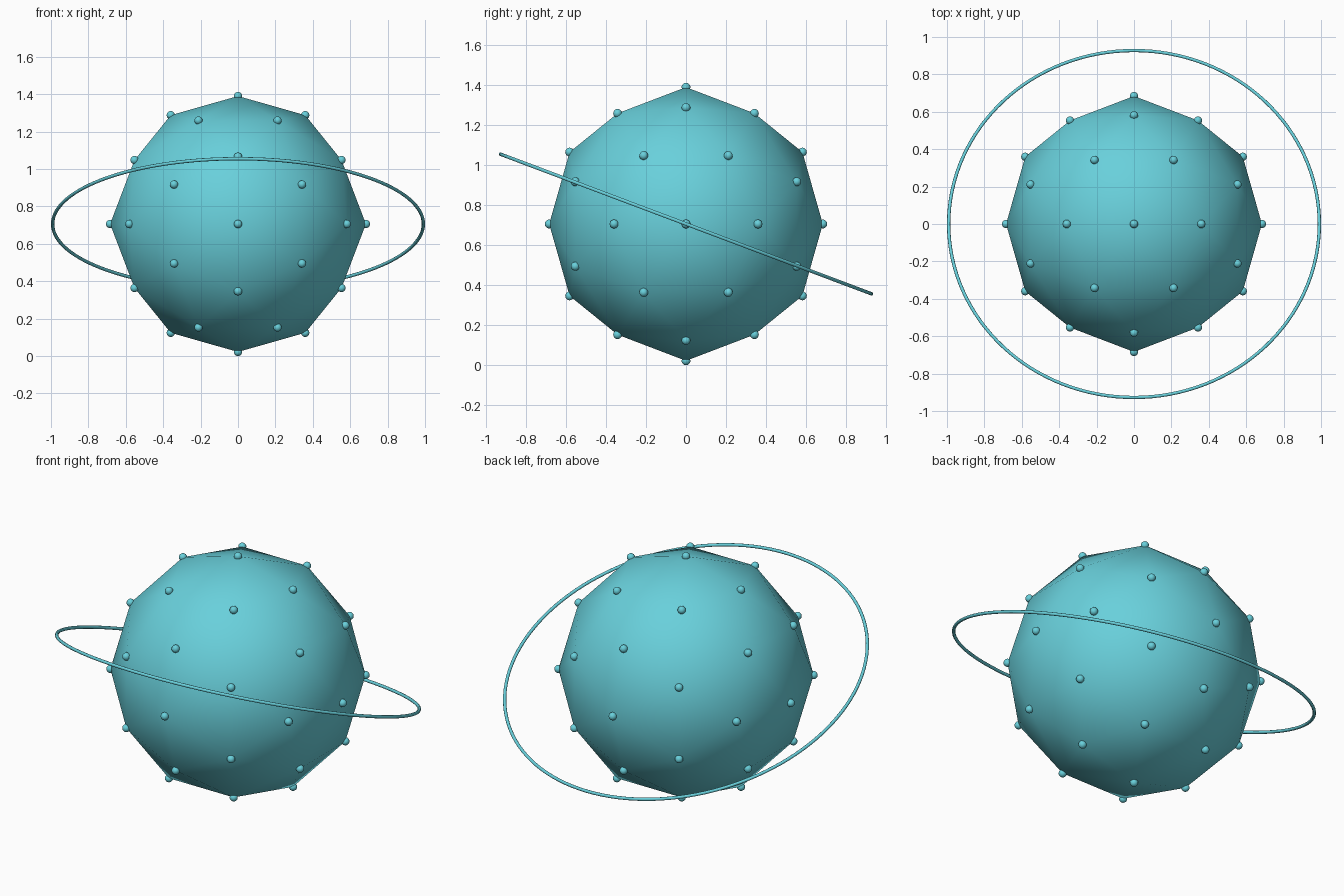
import bpy, bmesh
from itertools import product
from mathutils import Matrix, Vector
from math import sqrt, tau, sin, cos

if "Cube" in bpy.data.objects:
    bpy.data.objects.remove(bpy.data.objects["Cube"])

GLOBE_R, STUD_R, RING_R, TUBE_R = 0.684, 0.022, 0.991, 0.009
TILT = -0.36
CENTRE = Vector((0, 0, GLOBE_R + STUD_R))

teal = bpy.data.materials.new("teal")
teal.diffuse_color = (0.14, 0.63, 0.71, 1)
teal.use_nodes = True
teal.node_tree.nodes["Principled BSDF"].inputs["Base Color"].default_value = teal.diffuse_color


def finish(name, bm):
    """Turn a bmesh into a smooth teal object at the globe centre."""
    bmesh.ops.recalc_face_normals(bm, faces=bm.faces[:])
    for face in bm.faces:
        face.smooth = True
    mesh = bpy.data.meshes.new(name)
    bm.to_mesh(mesh)
    bm.free()
    mesh.materials.append(teal)
    obj = bpy.data.objects.new(name, mesh)
    obj.location = CENTRE
    bpy.context.collection.objects.link(obj)
    return obj


# Corners of a once-divided icosahedron: all signs and cyclic orders of three seeds
phi = (1 + sqrt(5)) / 2
corners = []
for seed in ((1, 0, 0), (1, 0, phi), (phi, 1 / phi, 1)):
    options = [(c, -c) if c else (0,) for c in seed]
    for p in product(*options):
        for k in range(3):
            corners.append(Vector(p[k:] + p[:k]).normalized() * GLOBE_R)

# Faceted globe, spanned over the corners
bm = bmesh.new()
for c in corners:
    bm.verts.new(c)
bmesh.ops.convex_hull(bm, input=bm.verts[:])
finish("globe", bm)

# A small round stud on every corner
bm = bmesh.new()
for c in corners:
    bmesh.ops.create_uvsphere(bm, u_segments=16, v_segments=10, radius=STUD_R,
                              matrix=Matrix.Translation(c))
finish("corner_studs", bm)

# Thin tilted orbit ring, high at the front
bm = bmesh.new()
SEGMENTS, SIDES = 128, 10
grid = []
for i in range(SEGMENTS):
    turn = Matrix.Rotation(tau * i / SEGMENTS, 3, 'Z')
    grid.append([bm.verts.new(turn @ Vector((RING_R + TUBE_R * cos(tau * j / SIDES), 0,
                                             TUBE_R * sin(tau * j / SIDES))))
                 for j in range(SIDES)])
for i in range(SEGMENTS):
    for j in range(SIDES):
        a, b = grid[i - 1], grid[i]
        bm.faces.new((a[j - 1], b[j - 1], b[j], a[j]))
ring = finish("orbit_ring", bm)
ring.rotation_euler.x = TILT
